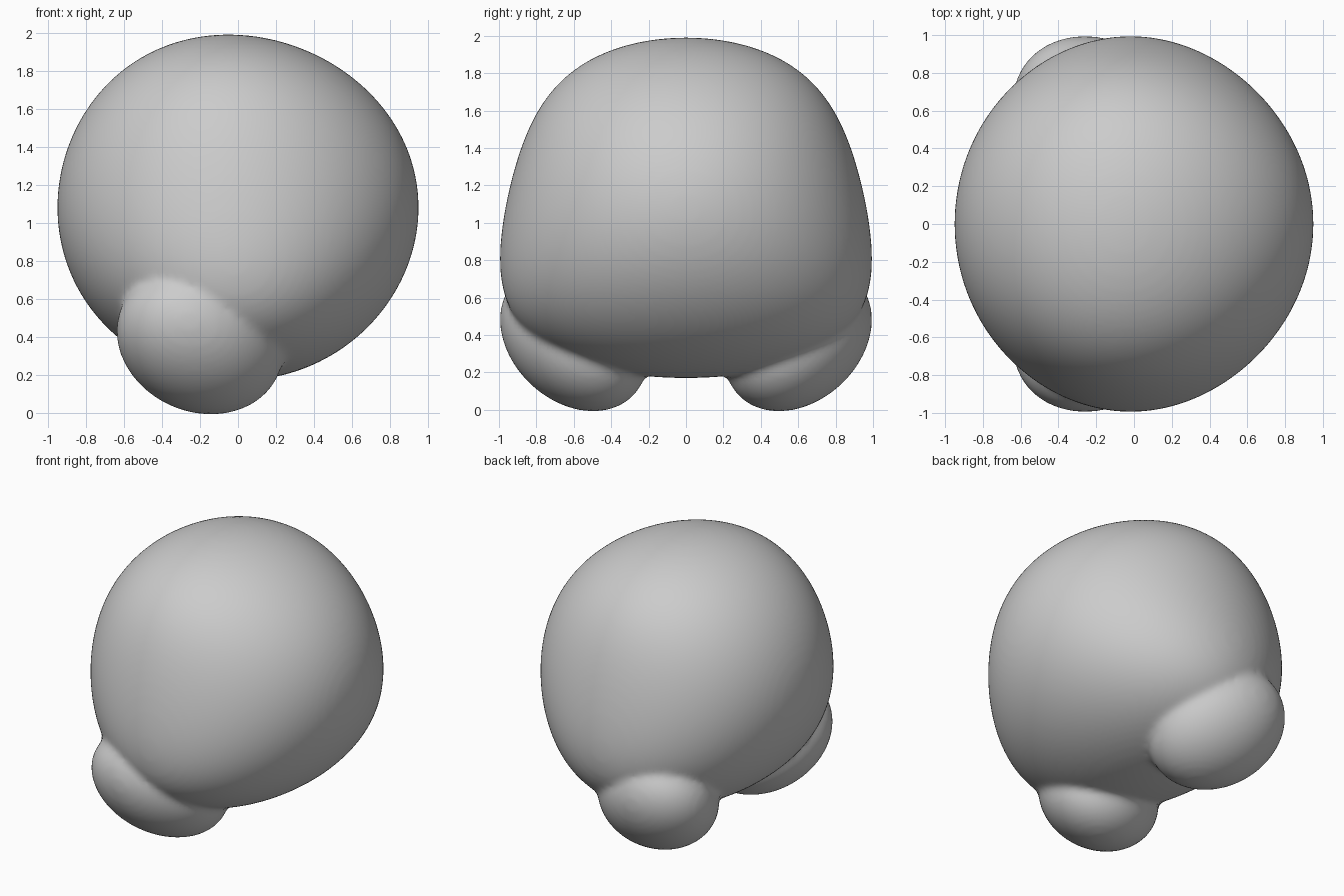
import bpy
import bmesh
from mathutils import Matrix, Vector

cube = bpy.data.objects.get("Cube")
if cube:
    bpy.data.objects.remove(cube, do_unlink=True)

grey = bpy.data.materials.new("plain grey")
grey.use_nodes = True
GREY = (0.6, 0.6, 0.6, 1)
grey.diffuse_color = GREY
grey.node_tree.nodes["Principled BSDF"].inputs["Base Color"].default_value = GREY


def body_shape(p):
    """Round from the front, broad and flat-bottomed from the side."""
    x, y, z = p
    widen = 0.965 - 0.17 * z + 0.29 * z * z
    lean = -0.025 * (1 + z) * (1 - x * x)
    return Vector((0.95 * x + lean, y * widen, 1.08 + 0.91 * z))


def foot_shape(p):
    """Flattened egg lying against the lower front of the body."""
    long_axis = Vector((-0.7, -0.52, 0.49)).normalized()
    flat_axis = Vector((0, -0.68, -0.73)).normalized()
    flat_axis = (flat_axis - long_axis * flat_axis.dot(long_axis)).normalized()
    wide_axis = long_axis.cross(flat_axis)
    return (Vector((-0.2, -0.6, 0.38)) + long_axis * 0.475 * p.x
            + wide_axis * 0.4 * p.y + flat_axis * 0.335 * p.z)


def add_blob(bm, shape, mirror=False):
    """Add an even sphere to the mesh and mould it with a shape function."""
    made = bmesh.ops.create_icosphere(bm, subdivisions=6, radius=1)["verts"]
    for v in made:
        v.co = shape(v.co)
        if mirror:
            v.co.y = -v.co.y
    if mirror:
        faces = {f for v in made for f in v.link_faces}
        bmesh.ops.reverse_faces(bm, faces=list(faces))


# Body with a front and a back foot, fused into one skin
bm = bmesh.new()
add_blob(bm, body_shape)
add_blob(bm, foot_shape)
add_blob(bm, foot_shape, mirror=True)
mesh = bpy.data.meshes.new("body_with_feet")
bm.to_mesh(mesh)
bm.free()
mesh.materials.append(grey)
body = bpy.data.objects.new("body_with_feet", mesh)
bpy.context.collection.objects.link(body)

fuse = body.modifiers.new("fuse", 'REMESH')
fuse.mode = 'VOXEL'
fuse.voxel_size = 0.022
fuse.use_smooth_shade = True
soften = body.modifiers.new("soften_seams", 'SMOOTH')
soften.factor = 0.5
soften.iterations = 8
